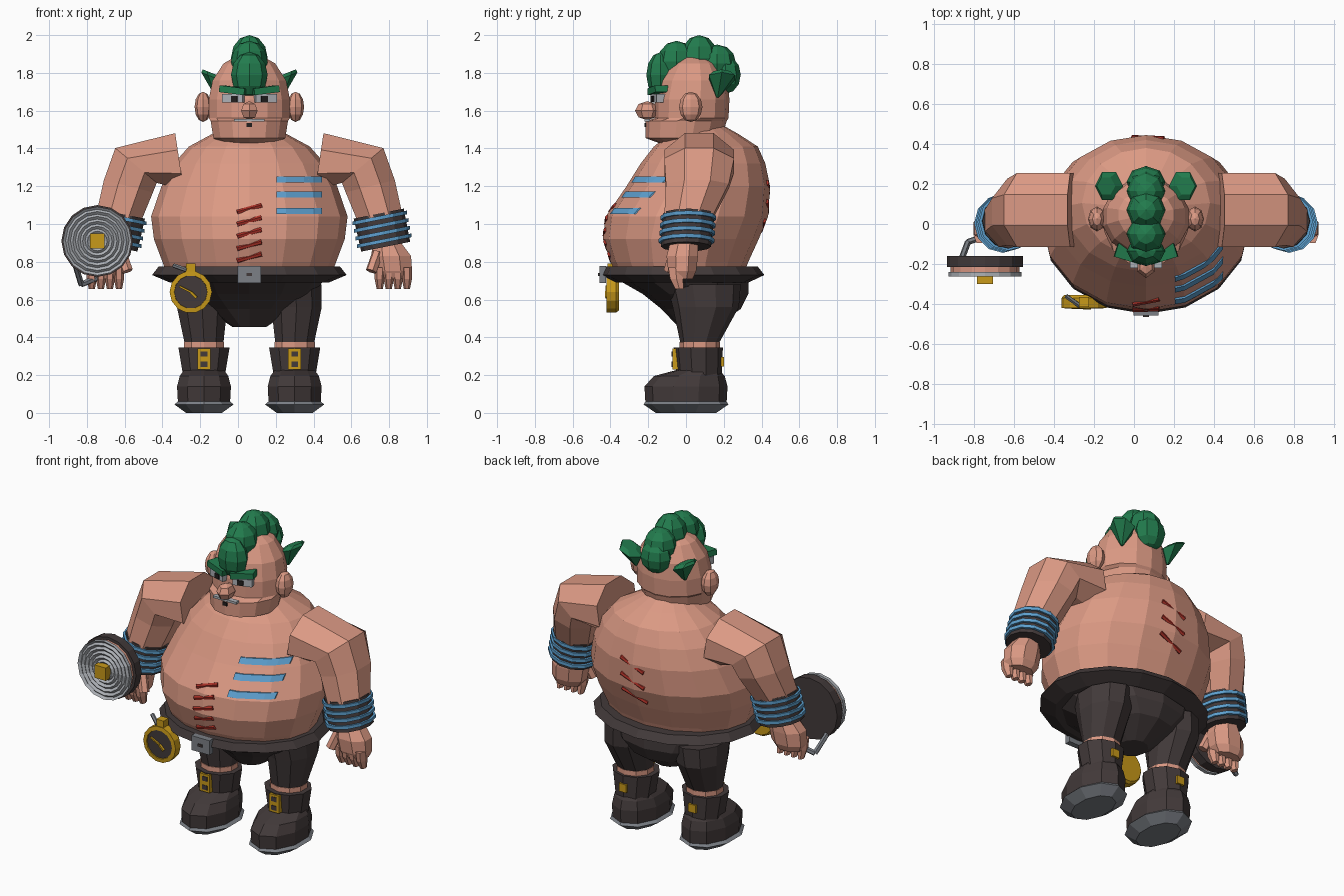
import bpy, bmesh
from math import sin, cos, pi
from mathutils import Vector, Matrix
from mathutils.bvhtree import BVHTree

if "Cube" in bpy.data.objects:
    bpy.data.objects.remove(bpy.data.objects["Cube"], do_unlink=True)

CX = 0.06  # the body's own centre line


def material(name, *rgb):
    m = bpy.data.materials.new(name)
    m.use_nodes = True
    m.diffuse_color = (*rgb, 1)
    m.node_tree.nodes["Principled BSDF"].inputs["Base Color"].default_value = (*rgb, 1)
    return m


skin = material("skin", .71, .32, .23)
leather = material("dark leather", .055, .042, .042)
green = material("green hair", .016, .2, .075)
blue = material("blue paint", .11, .35, .62)
red = material("red stitch", .4, .03, .02)
gold = material("gold", .58, .32, .01)
steel = material("steel", .2, .215, .24)
pale = material("pale grey", .42, .44, .47)
black = material("black", .015, .013, .013)


def finish(name, bm, mat):
    bmesh.ops.recalc_face_normals(bm, faces=bm.faces)
    bmesh.ops.translate(bm, verts=bm.verts, vec=(CX, 0, 0))
    me = bpy.data.meshes.new(name)
    bm.to_mesh(me)
    bm.free()
    me.materials.append(mat)
    ob = bpy.data.objects.new(name, me)
    bpy.context.collection.objects.link(ob)
    return ob


def loft(name, rings, mat, n=12, phase=0, s=1):
    """Skin a row of elliptical rings (centre, u axis, v axis); s = -1 mirrors."""
    bm = bmesh.new()
    loops = []
    for c, u, v in rings:
        pts = [Vector(c) + Vector(u) * cos(a) + Vector(v) * sin(a)
               for a in (phase + 2 * pi * i / n for i in range(n))]
        loops.append([bm.verts.new((s * p.x, p.y, p.z)) for p in pts])
    for a, b in zip(loops, loops[1:]):
        for i in range(n):
            j = (i + 1) % n
            bm.faces.new((a[i], a[j], b[j], b[i]))
    bm.faces.new(loops[0])
    bm.faces.new(loops[-1])
    return finish(name, bm, mat)


def level(z, rx, front, back, x=0):
    return (x, (front + back) / 2, z), (rx, 0, 0), (0, (back - front) / 2, 0)


def tilted(c, dx, dz, r, ry):
    d = Vector((dz, 0, -dx)).normalized()
    return c, d * r, (0, ry, 0)


def facing(y, r, x, z):
    return (x, y, z), (r, 0, 0), (0, 0, r)


def bar(name, p, q, r, mat, n=6):
    p, q = Vector(p), Vector(q)
    u = (q - p).orthogonal().normalized() * r
    v = (q - p).normalized().cross(u)
    return loft(name, [(p, u, v), (q, u, v)], mat, n)


def box(name, c, size, mat, rz=0, ry=0):
    bm = bmesh.new()
    m = (Matrix.Translation(c) @ Matrix.Rotation(rz, 4, 'Z')
         @ Matrix.Rotation(ry, 4, 'Y') @ Matrix.Diagonal((*size, 1)))
    bmesh.ops.create_cube(bm, size=1, matrix=m)
    return finish(name, bm, mat)


def blob(name, c, scale, mat, u=8, v=6):
    bm = bmesh.new()
    bmesh.ops.create_uvsphere(bm, u_segments=u, v_segments=v, radius=1,
                              matrix=Matrix.Translation(c) @ Matrix.Diagonal((*scale, 1)))
    return finish(name, bm, mat)


# Torso, belt and trousers
body = loft("torso", [level(*r) for r in (
    (.72, .43, -.36, .3), (.8, .46, -.4, .33), (.92, .505, -.44, .385),
    (1.04, .52, -.425, .435), (1.2, .465, -.315, .445), (1.32, .4, -.24, .42),
    (1.41, .32, -.17, .38), (1.475, .2, -.09, .28), (1.52, .12, -.04, .2))], skin, 16)
loft("belt", [level(.69, .42, -.37, .33), level(.73, .515, -.45, .415),
              level(.775, .48, -.43, .38)], leather, 16)
loft("trousers", [level(*r) for r in (
    (.455, .09, -.04, .15), (.55, .23, -.13, .29), (.63, .34, -.23, .33),
    (.71, .4, -.37, .33))], leather, 12)
box("belt_buckle", (0, -.44, .732), (.125, .035, .09), steel)
box("buckle_pin", (0, -.46, .732), (.03, .01, .015), leather)

# Head
loft("head", [level(*r) for r in (
    (1.42, .14, -.12, .14), (1.455, .195, -.215, .19), (1.545, .21, -.215, .215),
    (1.56, .22, -.165, .225), (1.66, .22, -.165, .23), (1.76, .2, -.14, .22),
    (1.85, .14, -.08, .17), (1.9, .05, 0, .09))], skin, 14, pi / 14)
blob("nose", (0, -.205, 1.6), (.05, .065, .05), skin, 6, 4)
box("mouth", (0, -.205, 1.55), (.16, .03, .014), pale)
box("chin_tuft", (0, -.213, 1.525), (.03, .012, .022), black)
for s, side in ((1, "left"), (-1, "right")):
    blob(side + "_ear", (s * .245, .025, 1.62), (.045, .062, .08), skin, 8, 6)
    box(side + "_eye", (s * .083, -.148, 1.665), (.115, .05, .045), pale, s * .3)
    box(side + "_pupil", (s * .078, -.172, 1.662), (.035, .02, .03), black, s * .3)
    box(side + "_brow", (s * .083, -.15, 1.708), (.14, .07, .036), green, s * .3, -s * .12)
    loft(side + "_hair_tuft", [level(1.67, .008, .16, .175, .17),
                               tilted((.185, .19, 1.775), -.4, 1, .075, .08),
                               tilted((.2, .19, 1.8), -.4, 1, .05, .05)],
         green, 6, 0, s)

# Crest of hair, front to back
for i, (y, z, ry, rz) in enumerate(((-.135, 1.79, .075, .12), (-.05, 1.86, .1, .11),
                                    (.07, 1.88, .1, .12), (.165, 1.85, .1, .1),
                                    (.21, 1.79, .08, .1))):
    blob(f"crest_{i + 1}", (0, y, z), (.097, ry, rz), green)

# Limbs
for s, side in ((1, "left"), (-1, "right")):
    loft(side + "_arm", [tilted((.37, .07, 1.33), 1, -.15, .165, .2),
                         tilted((.6, .07, 1.31), .185, -.22, .155, .2),
                         tilted((.64, .06, 1.2), .25, -1, .145, .18),
                         tilted((.69, .015, 1.04), .2, -1, .13, .14)], skin, 8, pi / 8, s)
    top, low = Vector((.685, .015, 1.055)), Vector((.722, .0, .88))
    loft(side + "_cuff", [tilted(top, .2, -1, .135, .137), tilted(low, .2, -1, .132, .132)],
         leather, 12, 0, s)
    for k in range(4):
        c = top.lerp(low, .13 + .23 * k)
        loft(f"{side}_cuff_band_{k + 1}",
             [tilted(c + Vector((0, 0, h)), .2, -1, .147, .147) for h in (.01, -.01)],
             blue, 12, 0, s)
    loft(side + "_hand", [level(.9, .08, -.09, .07, .73), level(.83, .115, -.11, .07, .75),
                          level(.75, .11, -.1, .06, .76), level(.71, .085, -.08, .04, .765)],
         skin, 8, pi / 8, s)
    for k in range(4):
        x = .69 + .048 * k
        loft(f"{side}_finger_{k + 1}", [level(.77, .028, -.1, -.01, x),
                                        level(.71, .027, -.09, -.01, x),
                                        level(.655, .016, -.06, -.01, x)], skin, 6, 0, s)
    bar(side + "_thumb", (s * .68, -.06, .85), (s * .645, -.09, .75), .03, skin)

    loft(side + "_leg", [level(.68, .15, -.1, .29, .24), level(.56, .14, -.07, .28, .25),
                         level(.37, .108, -.03, .175, .24)], leather, 10, pi / 10, s)
    loft(side + "_shin_skin", [level(.375, .112, -.035, .18, .24),
                               level(.335, .112, -.035, .18, .24)], skin, 10, pi / 10, s)
    loft(side + "_boot_shaft", [level(.345, .142, -.065, .195, .24),
                                level(.19, .115, -.05, .19, .24)], leather, 10, pi / 10, s)
    loft(side + "_boot_foot", [level(.055, .145, -.215, .215, .24),
                               level(.14, .15, -.22, .22, .24),
                               level(.195, .135, -.17, .205, .24),
                               level(.235, .105, -.02, .17, .24)], leather, 10, pi / 10, s)
    loft(side + "_sole", [level(0, .1, -.16, .16, .24), level(.045, .165, -.225, .225, .24),
                          level(.06, .145, -.215, .215, .24)], steel, 10, pi / 10, s)
    box(side + "_boot_clasp", (s * .24, -.055, .285), (.068, .035, .11), gold)
    for z in (.258, .312):
        box(side + "_clasp_slot", (s * .24, -.073, z), (.036, .005, .028), leather)
    box(side + "_heel_stud", (s * .24, .185, .27), (.05, .03, .05), gold)

# Marks that follow the skin
tree = BVHTree.FromPolygons([v.co for v in body.data.vertices],
                            [p.vertices[:] for p in body.data.polygons])


def on_skin(x, z, side):
    hit = tree.ray_cast(Vector((x + CX, 2 * side, z)), Vector((0, -side, 0)))[0]
    return Vector((x, hit.y, z))


for i, z in enumerate((1.235, 1.155, 1.07)):
    rings = []
    for k in range(6):
        x = .145 + .048 * k
        a, b = on_skin(x, z - .016, -1), on_skin(x, z + .016, -1)
        rings.append(((a + b) / 2, (0, -.014, 0), (b - a) * .7))
    loft(f"chest_stripe_{i + 1}", rings, blue, 4, pi / 4)
for i in range(5):
    z = 1.08 - .064 * i
    bar(f"belly_stitch_{i + 1}", on_skin(-.065, z - .018, -1), on_skin(.065, z + .018, -1),
        .014, red)
for i in range(3):
    z = 1.19 - .1 * i
    bar(f"back_stitch_{i + 1}", on_skin(-.07, z - .03, 1), on_skin(.09, z + .03, 1), .014, red)

# Round shield with ridged face, held by the right hand
sx, sz = -.805, .91
loft("shield_back", [facing(y, .19, sx, sz) for y in (-.16, -.215)], leather, 16)
loft("shield_middle", [facing(y, .172, sx, sz) for y in (-.21, -.243)], skin, 16)
ridges = [facing(-.24, .182, sx, sz)]
for k in range(6):
    ridges += [facing(-.262, .182 - .026 * k, sx, sz), facing(-.25, .168 - .026 * k, sx, sz)]
loft("shield_face", ridges, pale, 16)
box("shield_boss", (sx, -.275, sz), (.078, .05, .08), gold)
grip = [(-.92, -.17, .78), (-.89, -.09, .68), (-.72, -.03, .75)]
for a, b in zip(grip, grip[1:]):
    bar("shield_handle", a, b, .016, steel)

# Pocket watch hanging from the belt
wx, wz = -.31, .64
loft("watch_case", [facing(-.355, .1, wx, wz), facing(-.37, .112, wx, wz),
                    facing(-.42, .112, wx, wz), facing(-.422, .088, wx, wz),
                    facing(-.412, .086, wx, wz)], gold, 14)
loft("watch_dial", [facing(y, .087, wx, wz) for y in (-.405, -.416)], leather, 14)
bar("watch_hand_long", (wx, -.42, wz), (wx - .06, -.42, wz + .03), .007, gold, 4)
bar("watch_hand_short", (wx, -.42, wz), (wx + .03, -.42, wz - .03), .01, gold, 4)
box("watch_crown", (wx, -.39, .768), (.05, .05, .045), gold)
bar("watch_chain", (wx - .09, -.36, .78), (wx - .02, -.41, .755), .012, steel)
